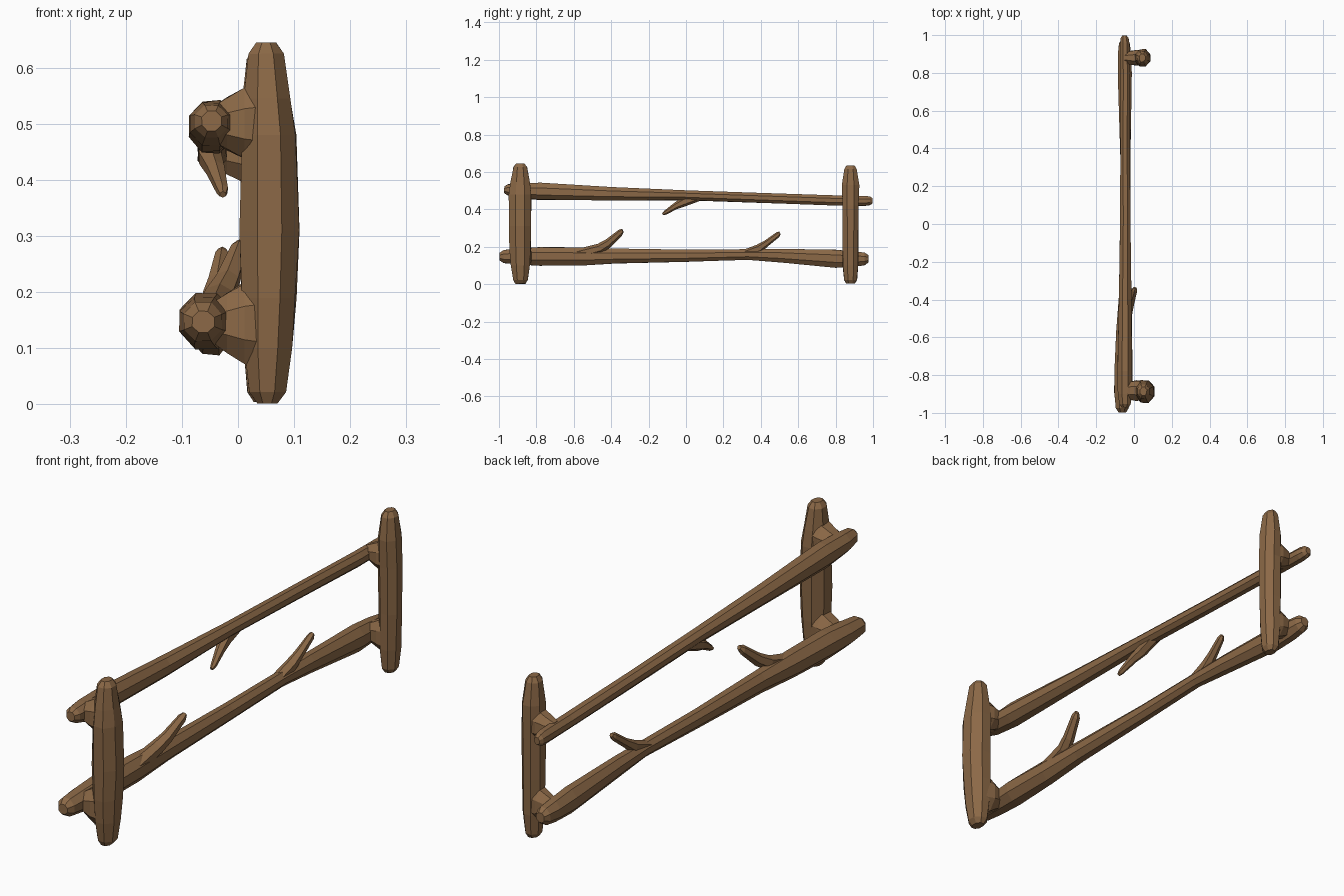
import bpy, bmesh, math, random
from mathutils import Vector

random.seed(4)
wood = bpy.data.materials.new("brown wood")
wood.diffuse_color = (0.26, 0.14, 0.062, 1)


def limb(name, rings, sides=8, jitter=0.04):
    """Faceted log through rings of (x, y, z, radius_a, radius_b)."""
    axis = (Vector(rings[-1][:3]) - Vector(rings[0][:3])).normalized()
    ref = Vector((0, 1, 0)) if abs(axis.x) > 0.9 else Vector((1, 0, 0))
    a = (ref - axis * ref.dot(axis)).normalized()
    b = axis.cross(a)
    bm = bmesh.new()
    loops = []
    for x, y, z, ra, rb in rings:
        loop = []
        for i in range(sides):
            t = 2 * math.pi * (i + 0.5) / sides
            k = 1.04 + random.uniform(-jitter, jitter)
            loop.append(bm.verts.new(Vector((x, y, z)) + a * math.cos(t) * ra * k
                                     + b * math.sin(t) * rb * k))
        loops.append(loop)
    for p, q in zip(loops, loops[1:]):
        for i in range(sides):
            j = (i + 1) % sides
            bm.faces.new((p[i], p[j], q[j], q[i]))
    bm.faces.new(loops[0][::-1])
    bm.faces.new(loops[-1])
    bmesh.ops.recalc_face_normals(bm, faces=bm.faces[:])
    me = bpy.data.meshes.new(name)
    bm.to_mesh(me)
    bm.free()
    me.materials.append(wood)
    ob = bpy.data.objects.new(name, me)
    bpy.context.collection.objects.link(ob)
    return ob


# Upright posts
limb("front_post", [
    (.052, -.885, .002, .019, .028), (.052, -.885, .022, .034, .041),
    (.053, -.886, .10, .044, .052), (.055, -.887, .19, .050, .060),
    (.056, -.887, .31, .054, .060), (.055, -.887, .48, .051, .062),
    (.052, -.886, .545, .044, .053), (.050, -.886, .625, .033, .038),
    (.050, -.886, .645, .018, .024)])
limb("back_post", [
    (.046, .88, .004, .018, .024), (.046, .88, .022, .030, .035),
    (.046, .88, .10, .038, .043), (.046, .88, .24, .042, .043),
    (.046, .88, .42, .043, .046), (.045, .88, .53, .040, .047),
    (.044, .88, .615, .030, .034), (.044, .88, .635, .017, .022)])

# Long rails
limb("upper_rail", [
    (-.047, -.972, .505, .018, .018), (-.047, -.955, .504, .030, .030),
    (-.048, -.90, .500, .039, .039), (-.048, -.78, .496, .040, .047),
    (-.047, -.40, .483, .034, .037), (-.046, 0, .475, .028, .027),
    (-.047, .40, .461, .026, .027), (-.046, .80, .447, .027, .028),
    (-.048, .96, .445, .025, .027), (-.050, .985, .445, .022, .023),
    (-.050, .998, .445, .012, .014)])
limb("lower_rail", [
    (-.062, -.998, .147, .020, .020), (-.062, -.975, .147, .036, .036),
    (-.060, -.89, .148, .046, .045), (-.056, -.78, .149, .049, .051),
    (-.052, -.57, .148, .043, .050), (-.048, -.38, .150, .034, .041),
    (-.047, 0, .152, .028, .034), (-.046, .33, .158, .027, .029),
    (-.047, .50, .153, .031, .037), (-.049, .80, .136, .038, .049),
    (-.050, .90, .134, .036, .042), (-.050, .955, .135, .030, .034),
    (-.050, .976, .135, .018, .020)])

# Flared knots joining the rails to the posts
for name, y, z, ry, rz in (("front_upper_knot", -.882, .50, .058, .066),
                           ("front_lower_knot", -.882, .145, .060, .075),
                           ("back_upper_knot", .88, .45, .044, .056),
                           ("back_lower_knot", .88, .14, .044, .062)):
    limb(name, [(.05, y, z, ry * .85, rz * 1.15), (.012, y, z, ry * .95, rz),
                (-.02, y, z, ry * .85, rz * .72), (-.05, y, z, ry * .6, rz * .45)])

# Broken twigs
limb("upper_twig", [
    (-.050, .07, .468, .022, .022), (-.050, -.01, .440, .022, .024),
    (-.040, -.055, .418, .017, .017), (-.028, -.112, .382, .011, .011),
    (-.027, -.125, .374, .006, .006)], 6)
limb("lower_front_twig", [
    (-.045, -.58, .160, .032, .028), (-.032, -.46, .192, .027, .026),
    (-.018, -.415, .219, .022, .023), (.002, -.350, .276, .016, .017),
    (.006, -.338, .287, .009, .009)], 6)
limb("lower_back_twig", [
    (-.047, .30, .158, .024, .022), (-.042, .39, .190, .023, .023),
    (-.037, .43, .218, .018, .017), (-.029, .492, .265, .013, .014),
    (-.028, .502, .274, .008, .008)], 6)
